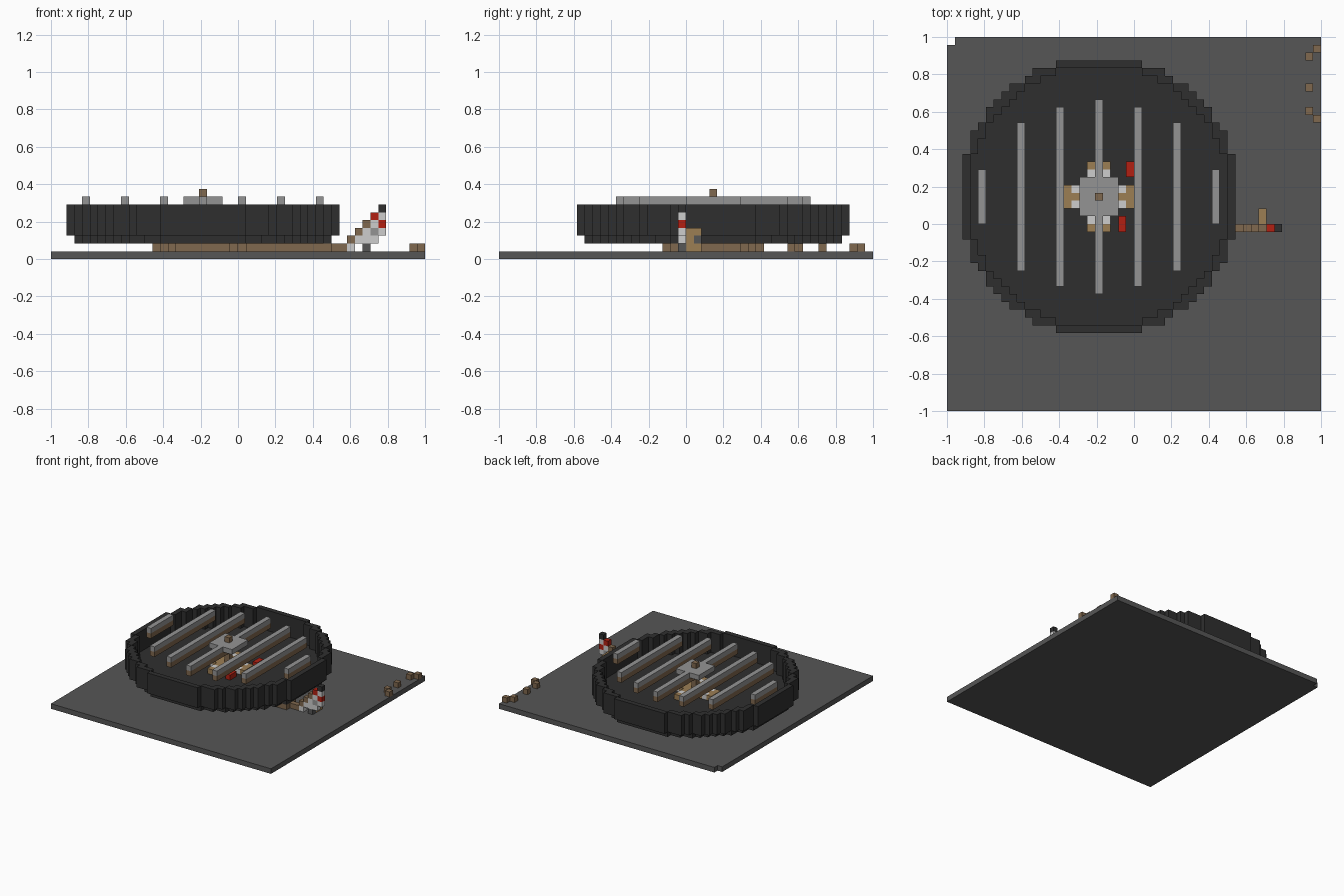
import bpy
import bmesh
from mathutils import Vector

cube = bpy.data.objects.get("Cube")
if cube:
    bpy.data.objects.remove(cube)

U = 1 / 24          # edge length of one block
CX, CY = -5, 3      # centre block of the round pan


def material(name, *rgb):
    linear = [((c / 255 + 0.055) / 1.055) ** 2.4 for c in rgb] + [1]
    mat = bpy.data.materials.new(name)
    mat.use_nodes = True
    mat.diffuse_color = linear
    mat.node_tree.nodes["Principled BSDF"].inputs["Base Color"].default_value = linear
    return mat


stone = material("dark stone", 86, 86, 86)
iron = material("black iron", 47, 47, 47)
steel = material("grey steel", 148, 148, 148)
white = material("pale white", 205, 205, 205)
wood = material("brown wood", 128, 104, 78)
tan = material("light tan", 156, 126, 84)
red = material("red", 178, 32, 18)


def box(x0, x1, y0, y1, z0, z1):
    """All blocks inside the given limits."""
    return {(x, y, z) for x in range(x0, x1) for y in range(y0, y1) for z in range(z0, z1)}


def disc(radius, z0, z1):
    """Blocks of a stepped disc around the pan centre."""
    n = int(radius) + 1
    return {(x, y, z) for x, y, z in box(CX - n, CX + n + 1, CY - n, CY + n + 1, z0, z1)
            if (x - CX) ** 2 + (y - CY) ** 2 <= radius ** 2}


def build(name, cells, mat):
    """Skin the blocks with their exposed faces only."""
    bm = bmesh.new()
    corners = {}

    def vert(p):
        key = tuple(round(c) for c in p)
        if key not in corners:
            corners[key] = bm.verts.new(Vector(key) * U)
        return corners[key]

    for cell in cells:
        for axis in range(3):
            for side in (0, 1):
                step = [0, 0, 0]
                step[axis] = 2 * side - 1
                if tuple(a + b for a, b in zip(cell, step)) in cells:
                    continue
                a, b = (axis + 1) % 3, (axis + 2) % 3
                quad = []
                for i, j in ((0, 0), (1, 0), (1, 1), (0, 1)):
                    p = list(cell)
                    p[axis] += side
                    p[a] += i
                    p[b] += j
                    quad.append(vert(p))
                bm.faces.new(quad if side else quad[::-1])
    # Merge coplanar block faces
    bmesh.ops.dissolve_limit(bm, angle_limit=0.01, verts=bm.verts, edges=bm.edges)
    mesh = bpy.data.meshes.new(name)
    bm.to_mesh(mesh)
    bm.free()
    mesh.materials.append(mat)
    obj = bpy.data.objects.new(name, mesh)
    bpy.context.collection.objects.link(obj)


# Ground slab with one missing corner block
build("ground_slab", box(-24, 24, -24, 24, 0, 1) - {(-24, 23, 0)}, stone)

# Round pan on a wooden foot
build("wooden_foot", disc(6.9, 1, 2), wood)
build("pan_floor", disc(16.9, 2, 3), iron)
build("pan_rim", disc(17.95, 3, 7) - disc(16.9, 3, 7), iron)

# Hub: steel plate, axle and peg
plate = box(CX - 2, CX + 3, CY - 2, CY + 3, 7, 8)
build("hub_plate", plate, steel)
build("hub_axle", box(CX, CX + 1, CY, CY + 1, 4, 7), wood)
build("hub_peg", box(CX, CX + 1, CY, CY + 1, 8, 9), wood)

# Slats, mirrored about the hub: steel on top of wood
for k in range(-3, 4):
    half = (12, 11, 9, 3)[abs(k)]
    x = CX + 5 * k
    rows = (CY - half, CY + half + 1)
    build(f"slat_top_{k + 4}", box(x, x + 1, *rows, 7, 8) - plate, steel)
    build(f"slat_wood_{k + 4}", box(x, x + 1, *rows, 6, 7), wood)

# Cross lying on the pan floor, with pale blocks beside each arm
cross = box(CX - 4, CX + 5, CY - 1, CY + 2, 3, 4) | box(CX - 1, CX + 2, CY - 4, CY + 5, 3, 4)
pale = {(CX + a, CY + b, 3) for s in (-1, 1) for t in (-1, 1) for a, b in ((3 * s, t), (t, 3 * s))}
build("cross", cross - pale, tan)
build("cross_pale_blocks", pale, white)
build("red_pieces", box(-1, 0, 6, 8, 3, 4) | box(-2, -1, -1, 1, 3, 4), red)

# Plank and stair rising from under the pan
build("plank", box(1, 12, -2, 1, 1, 2) | box(12, 14, -1, 0, 1, 2), wood)
build("stair_steps", {(13 + i, -1, 1 + i) for i in range(1, 4)}, wood)
build("stair_red", {(17, -1, 5), (18, -1, 4)}, red)
build("stair_tip", {(18, -1, 6)}, iron)
build("stair_side", {(14 + i, -1, 1 + i) for i in range(5)} - {(18, -1, 5)}
      | {(18, -1, 5), (16, -1, 2), (17, -1, 2), (18, -1, 3)}, white)
build("stair_hub", {(17, -1, 3)}, steel)
build("stair_foot", {(16, -1, 1)}, stone)

# Bracket behind the stair
build("bracket", box(16, 17, 0, 2, 1, 4) - {(16, 1, 2)}, tan)
build("bracket_pin", {(16, 1, 2)}, stone)

# Loose blocks near the back corner
build("loose_blocks", {(22, 21, 1), (23, 22, 1), (22, 17, 1), (22, 14, 1), (23, 13, 1)}, wood)
